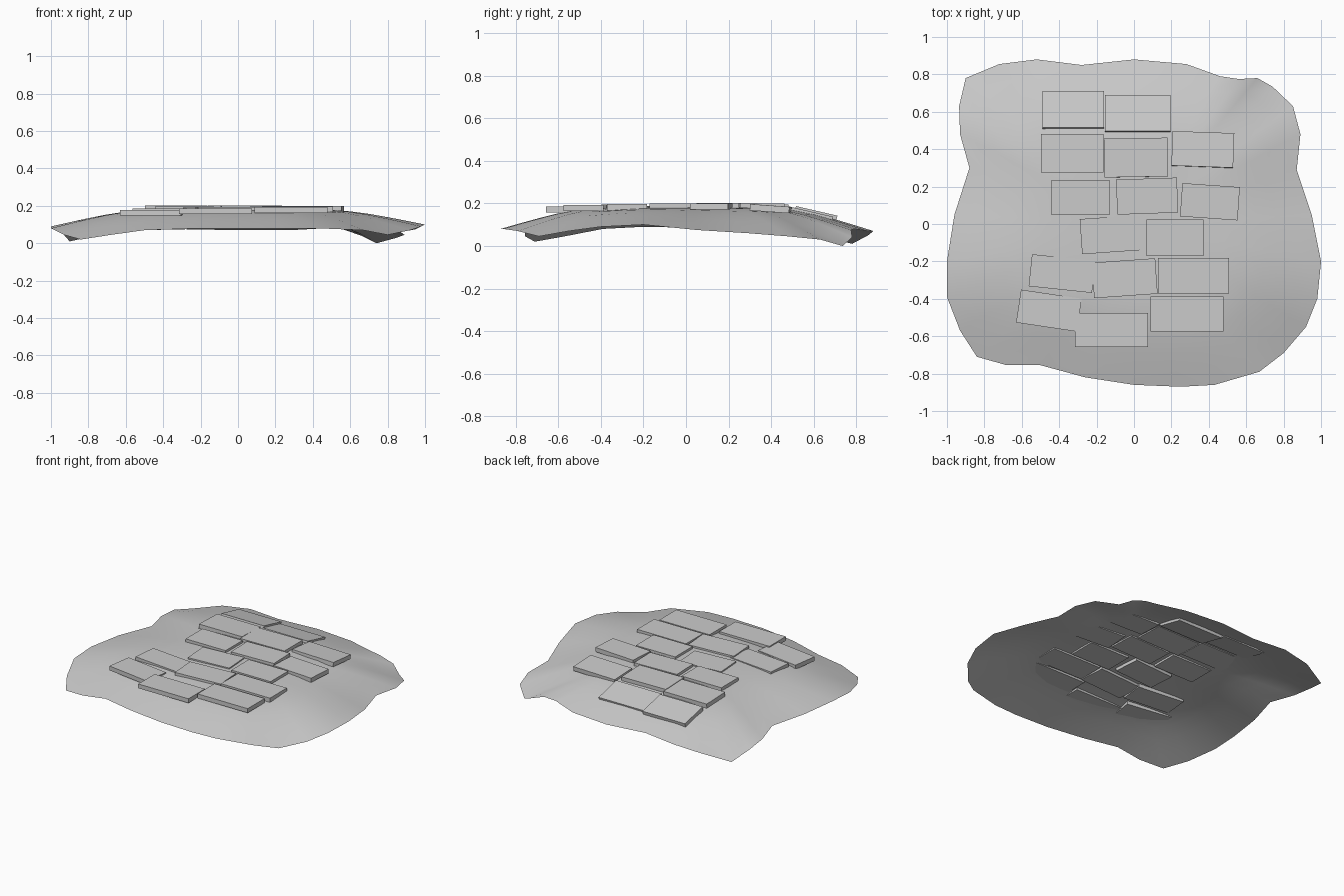
import bpy, bmesh
from math import radians
from mathutils import Matrix, Vector

# Rim of the ground patch: x, y, z
RIM = [(-.9, .78, .01), (-.72, .855, .05), (-.52, .88, .07), (-.28, .85, .075), (0, .88, .07),
       (.28, .855, .07), (.46, .79, .08), (.56, .775, .075), (.66, .78, .04), (.74, .735, 0),
       (.85, .63, .03), (.89, .48, .045), (.87, .29, .06), (.95, .05, .075), (1, -.2, .1),
       (.98, -.4, .09), (.92, -.55, .07), (.8, -.69, .045), (.67, -.79, .07), (.43, -.86, .08),
       (.25, -.87, .08), (0, -.86, .08), (-.26, -.82, .078), (-.5, -.755, .07), (-.68, -.755, .045),
       (-.84, -.71, .02), (-.93, -.57, .045), (-1, -.39, .08), (-1, -.2, .09), (-.96, .05, .085),
       (-.88, .3, .075), (-.93, .48, .065), (-.935, .63, .05)]
# Rise from rim to crown, by fraction of the radius
RISE = [(1, 0), (.9, .24), (.8, .47), (.7, .68), (.6, .84), (.48, .94), (.32, .98), (.16, 1)]
CROWN = .184


def ground_patch():
    bm = bmesh.new()
    rings = [[bm.verts.new((x * t, y * t, z + (CROWN - z) * f)) for x, y, z in RIM]
             for t, f in RISE]
    n = len(RIM)
    for a, b in zip(rings, rings[1:]):
        for i in range(n):
            j = (i + 1) % n
            bm.faces.new((a[j], a[i], b[i], b[j]))
    centre = bm.verts.new((0, 0, CROWN))
    for i in range(n):
        bm.faces.new((rings[-1][(i + 1) % n], rings[-1][i], centre))
    bmesh.ops.recalc_face_normals(bm, faces=bm.faces)
    bm.normal_update()
    if sum(f.normal.z for f in bm.faces) < 0:
        bmesh.ops.reverse_faces(bm, faces=bm.faces)
    for f in bm.faces:
        f.smooth = True
    mesh = bpy.data.meshes.new("ground_patch")
    bm.to_mesh(mesh)
    bm.free()
    bpy.context.collection.objects.link(bpy.data.objects.new("ground_patch", mesh))


def brick(name, x, y, w, d, turn, top, tilt=0, thick=.03):
    bm = bmesh.new()
    bmesh.ops.create_cube(bm, size=1)
    m = (Matrix.Translation((x, y, top - thick / 2)) @ Matrix.Rotation(radians(turn), 4, 'Z')
         @ Matrix.Rotation(radians(tilt), 4, 'X') @ Matrix.Diagonal(Vector((w, d, thick, 1))))
    bm.transform(m)
    mesh = bpy.data.meshes.new(name)
    bm.to_mesh(mesh)
    bm.free()
    bpy.context.collection.objects.link(bpy.data.objects.new(name, mesh))


ground_patch()

# Paving bricks, back to front: x, y, width, depth, turn, top height, tilt
BRICKS = [
    (-.325, .61, .33, .2, 0, .165, -13), (.02, .59, .35, .2, 0, .16, -13),
    (-.33, .378, .335, .205, 0, .198, -2), (.01, .355, .34, .207, 1, .2, -1),
    (.368, .398, .33, .185, -2, .19, -4),
    (-.285, .142, .31, .188, 0, .2), (.07, .149, .325, .187, 2, .202),
    (.406, .119, .308, .178, -4, .2),
    (-.13, -.057, .308, .188, 4, .192), (.22, -.073, .305, .195, 0, .2),
    (-.385, -.265, .34, .172, -6, .187), (-.05, -.29, .34, .19, 4, .195),
    (.318, -.277, .38, .188, 0, .197),
    (-.455, -.463, .328, .178, -8.5, .178), (-.12, -.566, .39, .182, 0, .186),
    (.283, -.481, .39, .188, 0, .193)]
for i, b in enumerate(BRICKS, 1):
    brick(f"paving_brick_{i:02d}", *b)
